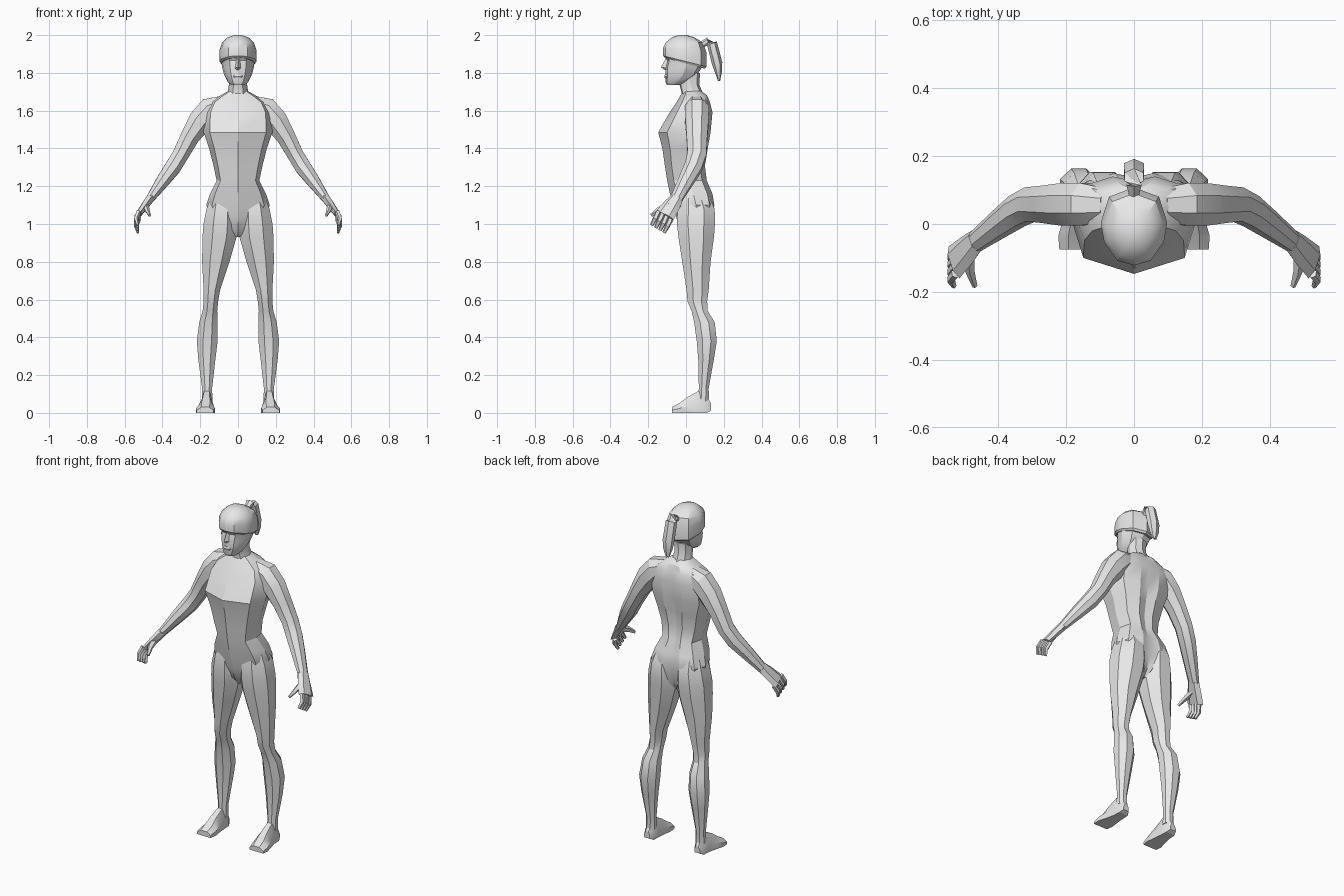
import bpy, bmesh, math
from mathutils import Vector

skin = bpy.data.materials.new("plain_grey")
skin.diffuse_color = (0.8, 0.8, 0.8, 1)


def octagon(n=8):
    # n-gon that fills the unit square
    k = math.cos(math.pi / n)
    return [(math.cos((i + .5) * 2 * math.pi / n) / k,
             math.sin((i + .5) * 2 * math.pi / n) / k) for i in range(n)]


def loft(name, rings, mirror=False):
    bm = bmesh.new()
    vs = [[bm.verts.new(p) for p in r] for r in rings]
    n = len(vs[0])
    for a, b in zip(vs, vs[1:]):
        for i in range(n):
            j = (i + 1) % n
            bm.faces.new((a[i], a[j], b[j], b[i]))
    bm.faces.new(vs[0][::-1])
    bm.faces.new(vs[-1])
    bmesh.ops.recalc_face_normals(bm, faces=bm.faces)
    me = bpy.data.meshes.new(name)
    bm.to_mesh(me)
    bm.free()
    me.materials.append(skin)
    ob = bpy.data.objects.new(name, me)
    bpy.context.collection.objects.link(ob)
    bpy.ops.object.select_all(action='DESELECT')
    ob.select_set(True)
    bpy.context.view_layer.objects.active = ob
    bpy.ops.object.shade_smooth_by_angle(angle=math.radians(28))
    if mirror:
        ob.modifiers.new("mirror", 'MIRROR').use_mirror_merge = False
    return ob


def half_profile(pts):
    # mirror (u, v) points into a closed outline; v runs front to back
    return pts + [(-u, v) for u, v in reversed(pts) if u > 0]


def stack(name, prof, rings, tilt=None):
    # horizontal sections: z, half width, front y, back y
    out = []
    for k, (z, w, f, b) in enumerate(rings):
        s = tilt[k] if tilt else 0
        out.append([(u * w, f + v * (b - f), z - s * (f + v * (b - f))) for u, v in prof])
    return loft(name, out)


def tube(name, stations, n=8, mirror=True):
    # limb along a path: x, y, z, thickness, depth
    c = [Vector(s[:3]) for s in stations]
    rings = []
    for i, s in enumerate(stations):
        t = (c[min(i + 1, len(c) - 1)] - c[max(i - 1, 0)]).normalized()
        d = (Vector((0, 1, 0)) - t * t.y).normalized()
        a = t.cross(d)
        rings.append([c[i] + a * u * s[3] + d * v * s[4] for u, v in octagon(n)])
    return loft(name, rings, mirror)


# torso and pelvis
body = half_profile([(0, 0), (.82, .17), (1, .55), (.85, .88), (.35, 1), (0, .94)])
stack("torso", body, [
    (.93, .02, .0, .09), (.97, .07, -.03, .12), (1.04, .15, -.053, .14),
    (1.10, .168, -.065, .15), (1.16, .148, -.085, .14), (1.23, .113, -.10, .11),
    (1.31, .13, -.112, .10), (1.40, .153, -.125, .115), (1.485, .182, -.147, .13),
    (1.59, .178, -.087, .14), (1.645, .15, -.05, .127), (1.68, .095, -.03, .112),
    (1.705, .05, -.015, .08)])

# neck, head and nose
skull = half_profile([(0, 0), (.5, .06), (.9, .3), (1, .55), (.75, .88), (0, 1)])
stack("neck", skull, [(1.65, .07, -.03, .1), (1.69, .055, -.022, .09),
                      (1.74, .048, -.035, .07), (1.80, .05, -.045, .075)])
stack("head", skull, [(1.735, .035, -.10, -.03), (1.752, .055, -.108, .01),
                      (1.79, .074, -.108, .06), (1.83, .084, -.109, .085),
                      (1.865, .088, -.10, .092), (1.885, .09, -.112, .095),
                      (1.93, .088, -.10, .09)])
loft("nose", [[(-.008, -.098, 1.875), (.008, -.098, 1.875), (0, -.108, 1.875)],
              [(-.018, -.10, 1.825), (.018, -.10, 1.825), (0, -.133, 1.83)],
              [(-.012, -.10, 1.815), (.012, -.10, 1.815), (0, -.112, 1.815)]])
stack("lips", skull, [(1.772, .018, -.112, -.09), (1.782, .025, -.115, -.09),
                      (1.792, .018, -.111, -.09)])

# hair cap and ponytail
stack("hair", skull, [(1.85, .09, -.114, .10), (1.86, .098, -.122, .108),
                      (1.92, .098, -.122, .108), (1.96, .085, -.108, .09),
                      (1.988, .055, -.075, .045), (2.0, .02, -.04, .005)],
      [.28, .25, .1, 0, 0, 0])
tube("ponytail", [(0, .08, 1.945, .012, .015), (0, .115, 1.97, .022, .016),
                  (0, .138, 1.955, .028, .024), (0, .165, 1.85, .03, .024),
                  (0, .172, 1.80, .024, .015), (0, .175, 1.757, .01, .005)], 6, False)

# legs: z, inner x, outer x, front y, back y
legs = [(1.15, .03, .14, -.03, .12), (1.08, .01, .167, -.045, .152),
        (1.0, .003, .183, -.048, .153), (.93, .008, .188, -.04, .148),
        (.80, .045, .19, -.02, .13), (.65, .095, .182, .003, .12),
        (.59, .105, .182, .008, .112), (.54, .11, .187, .03, .115),
        (.48, .108, .205, .043, .152), (.38, .108, .218, .057, .163),
        (.28, .12, .21, .065, .147), (.13, .137, .19, .068, .12),
        (.06, .135, .192, .062, .122)]
loft("leg", [[((a + b) / 2 + u * (b - a) / 2, (f + k) / 2 + v * (k - f) / 2, z)
              for u, v in octagon()] for z, a, b, f, k in legs], True)

# feet: y, inner x, outer x, bottom, top
feet = [(.132, .148, .185, .012, .05), (.11, .137, .195, 0, .09),
        (.065, .135, .198, 0, .115), (.01, .13, .21, 0, .085),
        (-.035, .123, .223, 0, .052), (-.075, .13, .22, 0, .03)]
loft("foot", [[(a, y, lo), (b, y, lo), (b, y, lo + (hi - lo) * .45),
               (b + (a - b) * .3, y, hi), (a + (b - a) * .25, y, hi),
               (a, y, lo + (hi - lo) * .5)] for y, a, b, lo, hi in feet], True)

# arms
tube("arm", [(.08, .055, 1.635, .045, .05), (.145, .058, 1.605, .068, .063),
             (.20, .058, 1.545, .064, .062), (.255, .058, 1.46, .05, .055),
             (.305, .058, 1.365, .043, .05), (.345, .038, 1.30, .043, .047),
             (.40, -.002, 1.225, .035, .04), (.475, -.058, 1.12, .02, .03)])

# hands
tube("palm", [(.465, -.05, 1.135, .022, .032), (.49, -.075, 1.10, .02, .04),
              (.53, -.113, 1.045, .014, .047)], 6)
for i, part in enumerate(("index", "middle", "ring", "little")):
    x, y, z = .526, -.146 + .022 * i, 1.066 - .013 * i
    tube(part + "_finger", [(x, y, z, .011, .012), (x + .014, y - .018, z - .038, .010, .011),
                            (x + .004, y - .036, z - .073, .006, .008)], 5)
tube("thumb", [(.49, -.085, 1.10, .016, .02), (.482, -.14, 1.075, .011, .014),
               (.468, -.183, 1.045, .006, .008)], 5)
